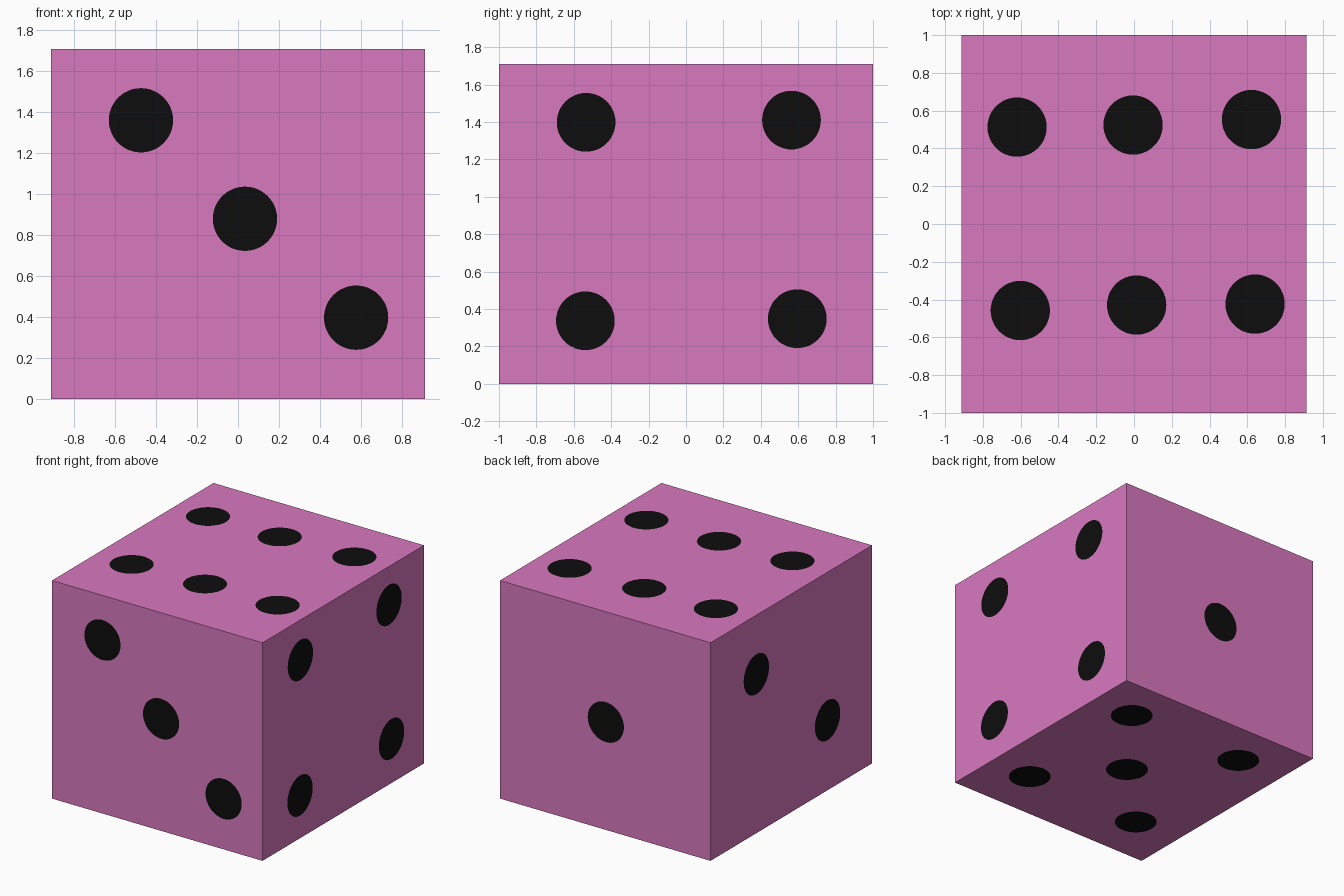
import bpy
from mathutils import Vector

if "Cube" in bpy.data.objects:
    bpy.data.objects.remove(bpy.data.objects["Cube"])

HX, HY, H = 0.913, 1.0, 1.71      # half width, half depth, height
R, LIFT = 0.157, 0.002            # pip radius, pip offset above the face


def material(name, rgb):
    m = bpy.data.materials.new(name)
    m.diffuse_color = (*rgb, 1)
    m.use_nodes = True
    m.node_tree.nodes["Principled BSDF"].inputs["Base Color"].default_value = m.diffuse_color
    return m


pink = material("pink", (0.69, 0.19, 0.52))
black = material("black", (0.004, 0.004, 0.004))

# Body
bpy.ops.mesh.primitive_cube_add(size=1, location=(0, 0, H / 2))
body = bpy.context.object
body.name = "die_body"
body.scale = (2 * HX, 2 * HY, H)
bpy.ops.object.transform_apply(location=False, rotation=False, scale=True)
body.data.materials.append(pink)


# Round pips lying flush on the faces
def pips(face, normal, points):
    n = Vector(normal)
    for i, p in enumerate(points, 1):
        bpy.ops.mesh.primitive_circle_add(
            vertices=48, radius=R, fill_type='NGON',
            location=Vector(p) + n * LIFT,
            rotation=n.to_track_quat('Z', 'Y').to_euler())
        pip = bpy.context.object
        pip.name = f"{face}_pip_{i}"
        pip.data.materials.append(black)


pips("front", (0, -1, 0), [(x, -HY, z) for x, z in
     [(-0.474, 1.361), (0.034, 0.88), (0.577, 0.397)]])
pips("back", (0, 1, 0), [(-0.006, HY, 0.846)])
pips("right", (1, 0, 0), [(HX, y, z) for y, z in
     [(-0.534, 1.398), (0.564, 1.41), (-0.538, 0.337), (0.595, 0.348)]])
pips("left", (-1, 0, 0), [(-HX, y, z) for y, z in
     [(0.435, 1.248), (-0.447, 0.551)]])
pips("top", (0, 0, 1), [(x, y, H) for x, y in
     [(-0.619, 0.513), (-0.005, 0.524), (0.622, 0.553),
      (-0.602, -0.458), (0.014, -0.429), (0.641, -0.424)]])
pips("bottom", (0, 0, -1), [(x, y, 0) for x, y in
     [(0.547, 0.625), (0.544, -0.568), (0.054, -0.018),
      (-0.497, 0.623), (-0.502, -0.578)]])
